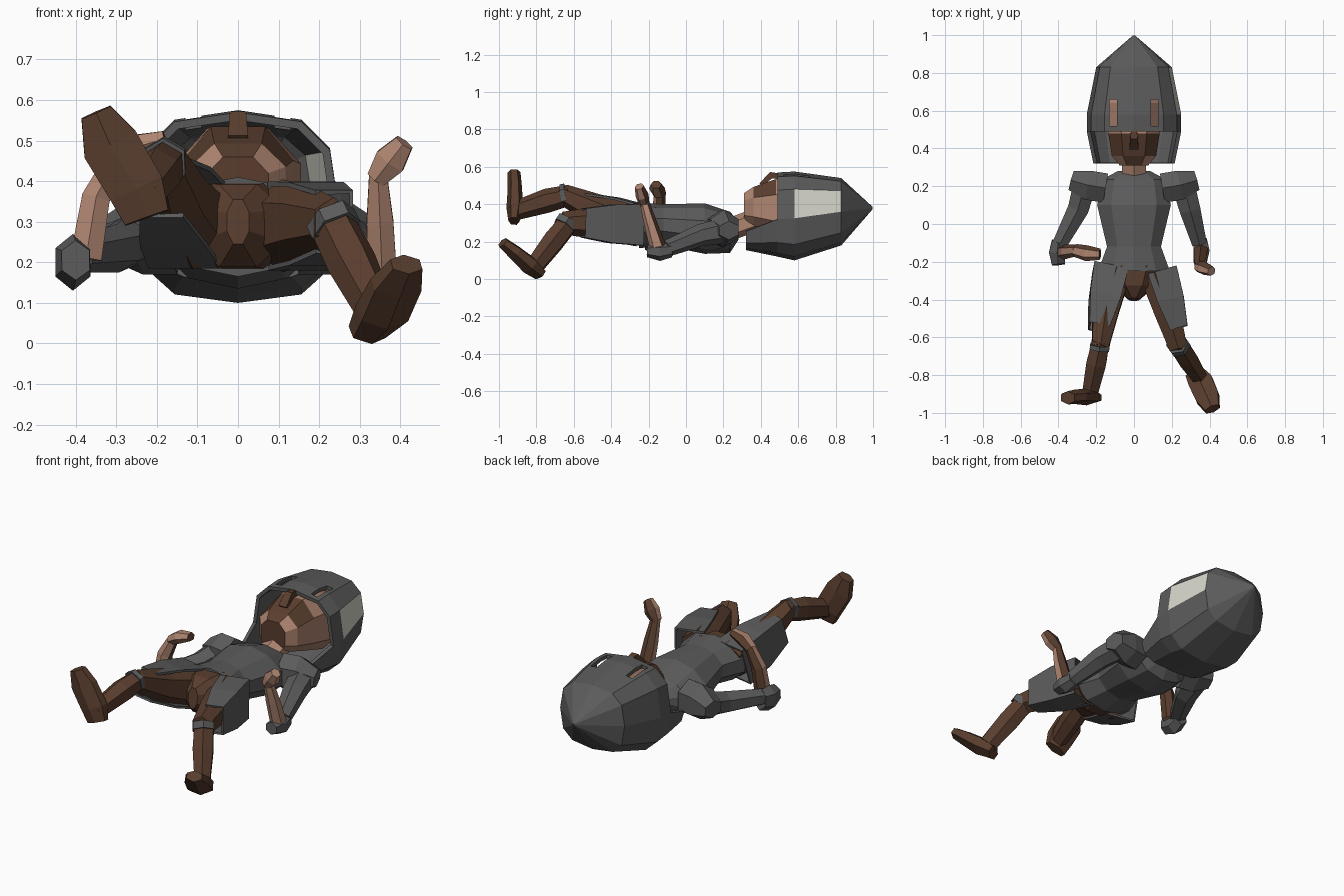
import bpy, bmesh, math
from mathutils import Vector as V

if "Cube" in bpy.data.objects:
    bpy.data.objects.remove(bpy.data.objects["Cube"])


def material(name, rgb):
    m = bpy.data.materials.new(name)
    m.diffuse_color = (*rgb, 1)
    m.use_nodes = True
    m.node_tree.nodes["Principled BSDF"].inputs["Base Color"].default_value = m.diffuse_color
    return m


GREY = material("dark grey armour", (0.105, 0.105, 0.105))
BROWN = material("brown leather", (0.10, 0.047, 0.027))
SKIN = material("skin", (0.43, 0.235, 0.165))
CREAM = material("cream panel", (0.66, 0.66, 0.58))


def finish(name, bm, mats, rule=None, recalc=True):
    if recalc:
        bmesh.ops.recalc_face_normals(bm, faces=bm.faces[:])
    bm.normal_update()
    for f in bm.faces:
        f.material_index = rule(f.calc_center_median(), f.normal) if rule else 0
    me = bpy.data.meshes.new(name)
    bm.to_mesh(me)
    bm.free()
    ob = bpy.data.objects.new(name, me)
    for m in mats:
        me.materials.append(m)
    bpy.context.collection.objects.link(ob)
    return ob


def skin_rings(rings, start_cap=True, end_cap=True):
    """Join a list of point rings into a faceted tube."""
    bm = bmesh.new()
    vs = [[bm.verts.new(p) for p in r] for r in rings]
    n = len(rings[0])
    for a, b in zip(vs, vs[1:]):
        for i in range(n):
            j = (i + 1) % n
            bm.faces.new((a[i], a[j], b[j], b[i]))
    if start_cap:
        bm.faces.new(vs[0])
    if end_cap:
        bm.faces.new(vs[-1])
    return bm


def limb_rings(path, n, up):
    """path: (point, half width, half height); up fixes the height direction."""
    pts = [V(p[0]) for p in path]
    rings = []
    for i, (p, w, h) in enumerate(path):
        t = (pts[min(i + 1, len(pts) - 1)] - pts[max(i - 1, 0)]).normalized()
        u = t.cross(V(up)).normalized()
        v = u.cross(t)
        rings.append([pts[i] + u * w * math.cos(a) + v * h * math.sin(a)
                      for a in (2 * math.pi * (k + 0.5) / n for k in range(n))])
    return rings


def limb(name, path, mats, n=6, up=(0, 0, 1), rule=None):
    return finish(name, skin_rings(limb_rings(path, n, up)), mats, rule)


def body_rings(rows, n, off=0.0, power=1.0):
    """rows: (y, centre z, half width, height above, depth below); power < 1 is boxier"""
    out = []
    for y, cz, rx, hi, lo in rows:
        ring = []
        for k in range(n):
            a = 2 * math.pi * (k + off) / n
            c, s = (math.copysign(abs(t) ** power, t) if abs(t) > 1e-6 else 0
                    for t in (math.cos(a), math.sin(a)))
            ring.append(V((rx * c, y, cz + s * (hi if s > 0 else lo))))
        out.append(ring)
    return out


# Helmet: open shell with a neck guard, one cream side panel and two eye slots
bm = skin_rings(body_rings([(0.32, 0.255, 0.215, 0.2, 0.10), (0.49, 0.32, 0.25, 0.25, 0.20),
                            (0.58, 0.325, 0.25, 0.25, 0.225), (0.83, 0.36, 0.2, 0.18, 0.18),
                            (0.998, 0.38, 0.006, 0.006, 0.006)], 12, 0, 0.68), start_cap=False)
bmesh.ops.recalc_face_normals(bm, faces=bm.faces[:])
bmesh.ops.delete(bm, geom=[f for f in bm.faces if f.calc_center_median().y < 0.48
                           and f.calc_center_median().z > 0.3], context='FACES')
helmet = finish("helmet", bm, [GREY, CREAM], lambda c, n: int(
    c.x > 0.19 and 0.6 < c.y < 0.83 and 0.36 < c.z < 0.5), recalc=False)
m = helmet.modifiers.new("thickness", 'SOLIDIFY')
m.thickness, m.offset = 0.02, -1
bm = bmesh.new()
for s in (-1, 1):
    r = bmesh.ops.create_cube(bm, size=1)
    for v in r["verts"]:
        v.co = V((v.co.x * 0.04 + s * 0.11, v.co.y * 0.14 + 0.59, v.co.z * 0.2 + 0.56))
cutter = finish("eye_slot_cutter", bm, [GREY])
cutter.hide_render = True
m = helmet.modifiers.new("eye slots", 'BOOLEAN')
m.operation, m.object, m.solver = 'DIFFERENCE', cutter, 'EXACT'
dg = bpy.context.evaluated_depsgraph_get()
baked = bpy.data.meshes.new_from_object(helmet.evaluated_get(dg))
helmet.modifiers.clear()
helmet.data = baked
bpy.data.objects.remove(cutter)

# Head with a brown chin and lower face, nose and neck
finish("head", skin_rings(body_rings([(0.31, 0.38, 0.08, 0.085, 0.085), (0.36, 0.38, 0.125, 0.12, 0.10),
                                      (0.48, 0.37, 0.145, 0.175, 0.13), (0.64, 0.36, 0.165, 0.18, 0.17),
                                      (0.76, 0.36, 0.13, 0.12, 0.12)], 8, 0.5, 0.8)), [SKIN, BROWN],
       lambda c, n: int((n.z > 0.6 and c.y < 0.5) or n.y < -0.8))
limb("nose", [((0, 0.40, 0.505), 0.035, 0.015), ((0, 0.455, 0.555), 0.028, 0.025),
              ((0, 0.54, 0.545), 0.015, 0.02)], [BROWN], 4)
limb("neck", [((0, 0.22, 0.26), 0.075, 0.06), ((0, 0.38, 0.32), 0.07, 0.06)], [SKIN])

# Tunic
finish("tunic", skin_rings(body_rings([(0.28, 0.26, 0.09, 0.05, 0.05), (0.235, 0.26, 0.18, 0.10, 0.12),
                                       (0.10, 0.27, 0.205, 0.135, 0.135), (-0.12, 0.29, 0.15, 0.11, 0.11),
                                       (-0.25, 0.29, 0.20, 0.12, 0.125)], 10, 0.5)), [GREY])
limb("pelvis", [((0, -0.22, 0.29), 0.18, 0.115), ((0, -0.33, 0.29), 0.12, 0.11),
                ((0, -0.40, 0.30), 0.03, 0.06)], [BROWN], 8)

# Skirt flaps: flat panels over the top, outside and back of each thigh
for side, x, w, end in (("left", -0.125, 0.13, (-0.185, -0.55, 0.385)),
                        ("right", 0.15, 0.112, (0.238, -0.55, 0.30))):
    s = math.copysign(1, x)
    start = V((x, -0.245, 0.29))
    bm = skin_rings(limb_rings([(start, w, 0.155), (start.lerp(V(end), 0.5), w * 0.9, 0.145),
                                (end, w * 0.6, 0.11)], 4, (0, 0, 1)), False, False)
    bmesh.ops.recalc_face_normals(bm, faces=bm.faces[:])
    inner = [f for f in bm.faces if f.normal.x * s < -0.6]
    bmesh.ops.delete(bm, geom=inner, context='FACES')
    flap = finish(side + "_skirt_flap", bm, [GREY], recalc=False)
    m = flap.modifiers.new("thickness", 'SOLIDIFY')
    m.thickness = 0.012

# Shoulder pads, sleeves and elbow guards
elbows = {"left": V((-0.395, -0.14, 0.22)), "right": V((0.345, -0.13, 0.165))}
for side, s in (("left", -1), ("right", 1)):
    e = elbows[side]
    limb(side + "_shoulder_pad", [((s * 0.15, 0.19, 0.27), 0.09, 0.10), ((s * 0.24, 0.205, 0.27), 0.09, 0.10),
                                  ((s * 0.33, 0.23, 0.26), 0.06, 0.05)], [GREY])
    limb(side + "_sleeve", [((s * 0.26, 0.21, 0.26), 0.07, 0.07), ((s * 0.295, 0.08, 0.235), 0.064, 0.06),
                            (e + V((0, 0.03, 0)), 0.045, 0.045)], [GREY])
    g = 0.07 if s < 0 else 0.048
    limb(side + "_elbow_guard", [(e + V((s * 0.005, 0.05, -0.01)), 0.04, g * 0.8),
                                 (e + V((s * 0.012, -0.01, -0.02)), 0.05, g),
                                 (e + V((s * 0.005, -0.075, -0.015)), 0.04, g * 0.7)], [GREY])


# Bare forearms and hands, brown on the side towards the head
def inner_brown(c, n):
    return int(n.y > 0.6 or (c.x < 0 and n.x > 0.7))


RULED = dict(mats=[SKIN, BROWN], up=(0, 1, 0), rule=inner_brown)
limb("left_forearm", [((-0.375, -0.15, 0.21), 0.045, 0.04), ((-0.35, -0.145, 0.36), 0.04, 0.037),
                      ((-0.30, -0.14, 0.46), 0.028, 0.03)], **RULED)
limb("left_hand", [((-0.31, -0.14, 0.45), 0.028, 0.035), ((-0.25, -0.155, 0.485), 0.035, 0.042),
                   ((-0.18, -0.16, 0.505), 0.022, 0.03)], **RULED)
limb("right_forearm", [((0.355, -0.15, 0.17), 0.042, 0.045), ((0.35, -0.19, 0.30), 0.038, 0.035),
                       ((0.345, -0.225, 0.42), 0.025, 0.025)], **RULED)
limb("right_hand", [((0.34, -0.225, 0.405), 0.028, 0.03), ((0.375, -0.235, 0.45), 0.045, 0.035),
                    ((0.41, -0.25, 0.495), 0.027, 0.025)], **RULED)

# Left leg, raised
limb("left_thigh", [((-0.10, -0.26, 0.29), 0.095, 0.115), ((-0.15, -0.46, 0.36), 0.08, 0.09),
                    ((-0.18, -0.66, 0.455), 0.05, 0.055)], [BROWN])
limb("left_shin", [((-0.175, -0.62, 0.45), 0.052, 0.055), ((-0.20, -0.74, 0.42), 0.06, 0.065),
                   ((-0.24, -0.93, 0.36), 0.045, 0.05)], [BROWN])
limb("left_knee_band", [((-0.18, -0.64, 0.45), 0.06, 0.062), ((-0.183, -0.665, 0.445), 0.06, 0.062)], [GREY])
limb("left_foot", [((-0.225, -0.92, 0.31), 0.065, 0.03), ((-0.25, -0.915, 0.38), 0.08, 0.045),
                   ((-0.315, -0.915, 0.49), 0.082, 0.038), ((-0.35, -0.92, 0.57), 0.045, 0.035)],
     [BROWN], 6, (0, 1, 0))

# Right leg, bent with the heel on the ground
limb("right_thigh", [((0.11, -0.26, 0.29), 0.095, 0.115), ((0.175, -0.46, 0.30), 0.08, 0.09),
                     ((0.235, -0.66, 0.30), 0.055, 0.06)], [BROWN])
limb("right_shin", [((0.225, -0.62, 0.31), 0.055, 0.06), ((0.28, -0.71, 0.20), 0.06, 0.065),
                    ((0.345, -0.81, 0.07), 0.045, 0.055)], [BROWN])
limb("right_knee_band", [((0.228, -0.632, 0.31), 0.062, 0.068), ((0.242, -0.652, 0.28), 0.062, 0.068)], [GREY])
limb("right_foot", [((0.318, -0.785, 0.028), 0.055, 0.036), ((0.355, -0.84, 0.075), 0.075, 0.05),
                    ((0.39, -0.92, 0.145), 0.072, 0.04), ((0.415, -0.98, 0.195), 0.045, 0.03)],
     [BROWN])
